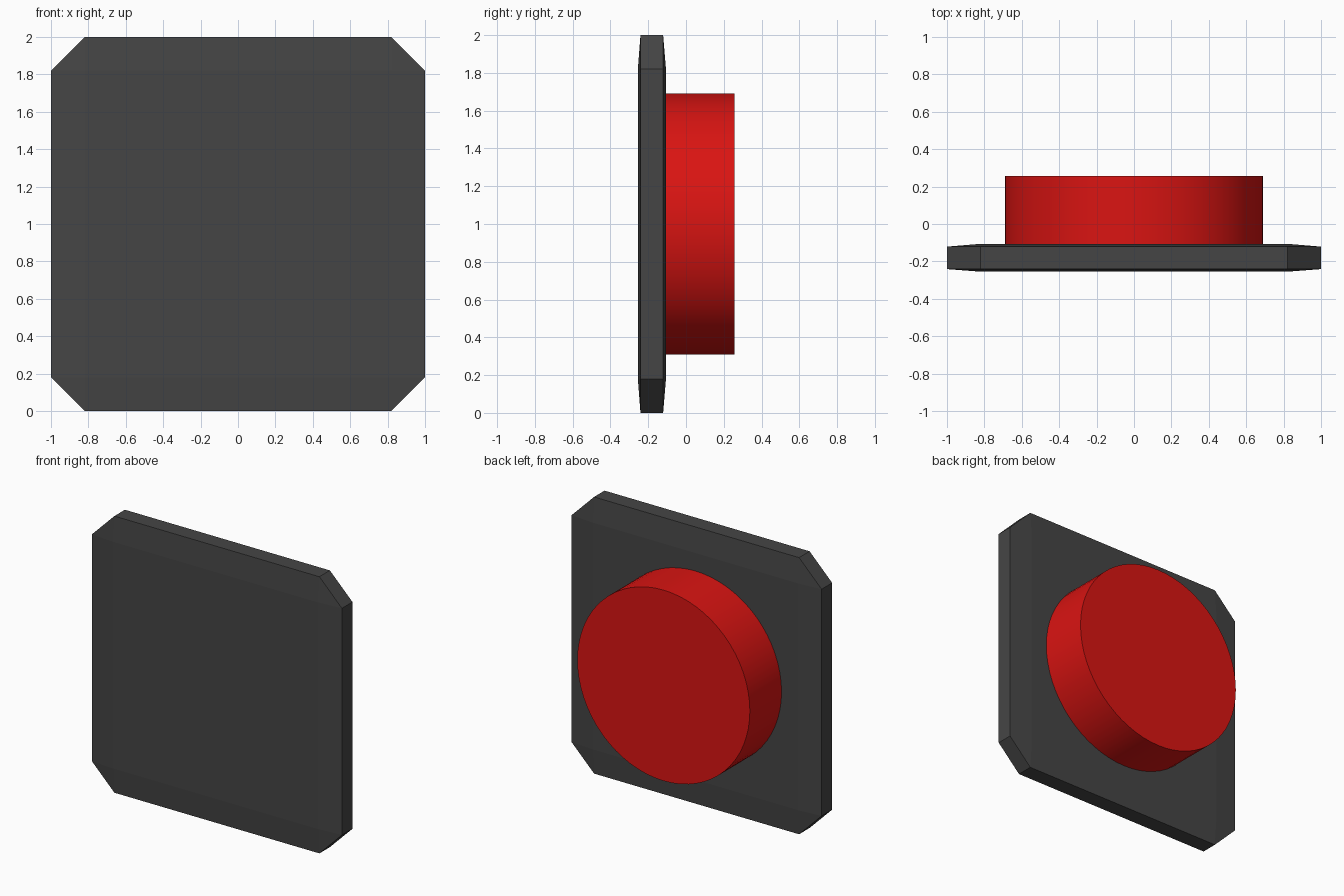
import bpy, bmesh, math

if "Cube" in bpy.data.objects:
    bpy.data.objects.remove(bpy.data.objects["Cube"])

R, C = 1.0, 0.82          # half width, start of the corner cut
FACE_F, FACE_B = -0.255, -0.106
EDGE_F, EDGE_B = -0.241, -0.121


def paint(obj, name, color):
    mat = bpy.data.materials.new(name)
    mat.diffuse_color = color
    mat.use_nodes = True
    mat.node_tree.nodes["Principled BSDF"].inputs["Base Color"].default_value = mat.diffuse_color
    obj.data.materials.append(mat)


# Square plate with cut corners and a shallow slope around both faces
bm = bmesh.new()
inner = [(C, C), (-C, C), (-C, -C), (C, -C)]
outer = [(R, C), (C, R), (-C, R), (-R, C), (-R, -C), (-C, -R), (C, -R), (R, -C)]


def ring(points, y):
    return [bm.verts.new((x, y, z + 1)) for x, z in points]


rims = []
for face_y, edge_y in ((FACE_F, EDGE_F), (FACE_B, EDGE_B)):
    a, b = ring(inner, face_y), ring(outer, edge_y)
    rims.append(b)
    bm.faces.new(a)
    for i in range(4):
        j = (i + 1) % 4
        bm.faces.new((a[i], b[2 * i], b[2 * i + 1]))
        bm.faces.new((a[i], b[2 * i + 1], b[2 * j], a[j]))
for i in range(8):
    j = (i + 1) % 8
    bm.faces.new((rims[0][i], rims[0][j], rims[1][j], rims[1][i]))
bmesh.ops.recalc_face_normals(bm, faces=bm.faces)
mesh = bpy.data.meshes.new("plate")
bm.to_mesh(mesh)
bm.free()
plate = bpy.data.objects.new("plate", mesh)
bpy.context.collection.objects.link(plate)
paint(plate, "dark_grey", (0.06, 0.06, 0.06, 1))

# Round red button on the back of the plate
y0, y1 = FACE_B, 0.256
bpy.ops.mesh.primitive_cylinder_add(vertices=64, radius=0.69, depth=y1 - y0,
                                    location=(0, (y0 + y1) / 2, 1),
                                    rotation=(math.pi / 2, 0, 0))
button = bpy.context.object
button.name = "button"
bpy.ops.object.shade_smooth_by_angle(angle=math.radians(30))
paint(button, "red", (0.7, 0.007, 0.006, 1))
